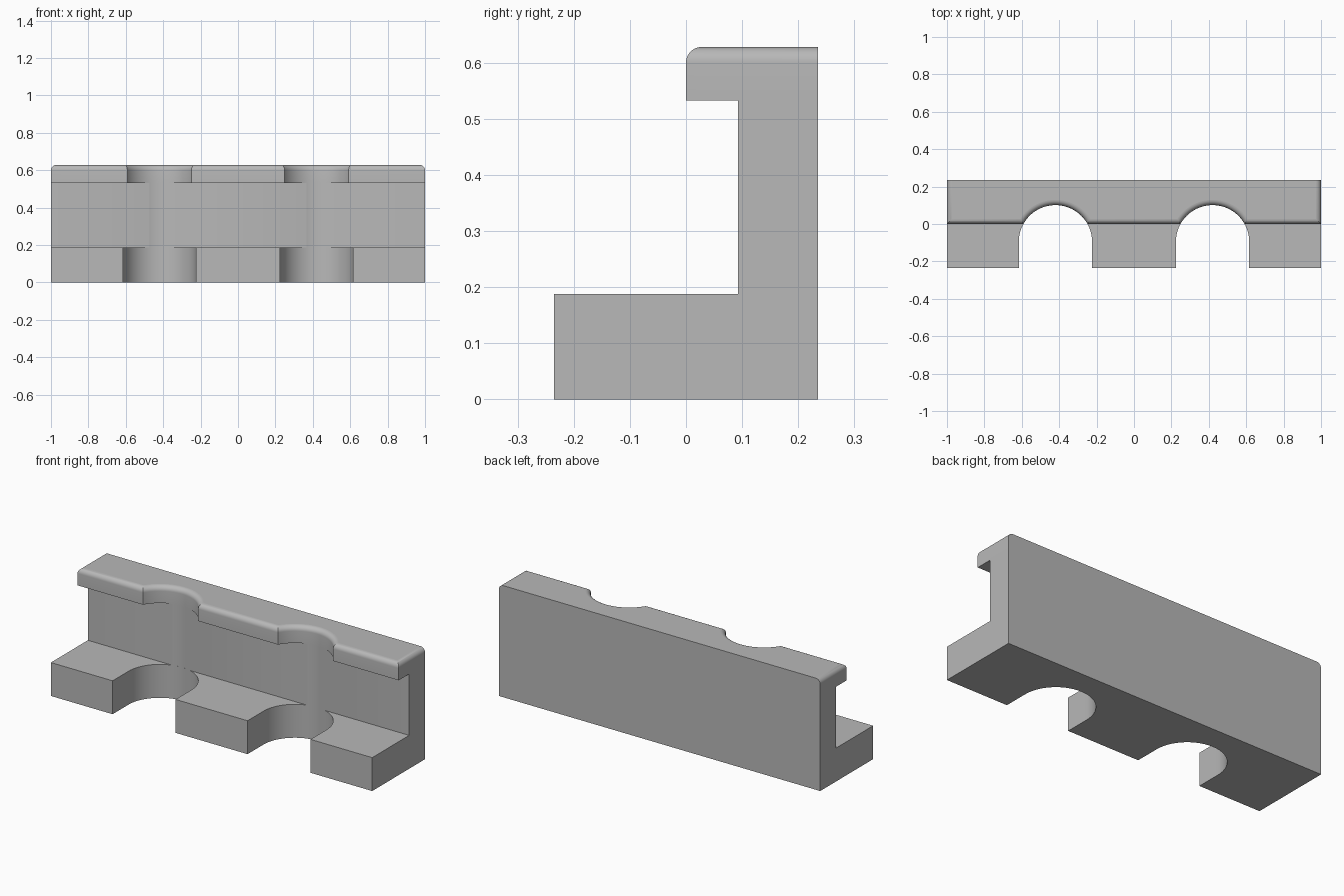
import bpy
import bmesh
from math import asin, sin, cos, pi, radians

cube = bpy.data.objects.get("Cube")
if cube:
    bpy.data.objects.remove(cube, do_unlink=True)

# Overall sizes
HALF, BACK = 1.0, 0.235
SLOT_X, SLOT_Y, SLOT_R = 0.42, -0.095, 0.196
FILLET, ARC, STEPS = 0.028, 40, 8

grey = bpy.data.materials.new("plain grey")
grey.use_nodes = True
colour = (0.48, 0.48, 0.48, 1)
grey.diffuse_color = colour
grey.node_tree.nodes["Principled BSDF"].inputs["Base Color"].default_value = colour


def outline(front, inset=0.0):
    """Plan of a bar with two round slots; inset shrinks all but the back."""
    y0, r, end = front + inset, SLOT_R + inset, HALF - inset
    points = [(-end, BACK), (-end, y0)]
    for cx in (-SLOT_X, SLOT_X):
        straight = y0 < SLOT_Y
        start = 0 if straight else asin((y0 - SLOT_Y) / r)
        if straight:
            points.append((cx - r, y0))
        for i in range(ARC + 1):
            a = pi - start - (pi - 2 * start) * i / ARC
            points.append((cx + r * cos(a), SLOT_Y + r * sin(a)))
        if straight:
            points.append((cx + r, y0))
    return points + [(end, y0), (end, BACK)]


def stack(name, layers):
    """Loft matching outlines, given as (points, height), into a closed solid."""
    bm = bmesh.new()
    rings = [[bm.verts.new((x, y, z)) for x, y in pts] for pts, z in layers]
    n = len(rings[0])
    for low, high in zip(rings, rings[1:]):
        for i in range(n):
            j = (i + 1) % n
            bm.faces.new((low[i], low[j], high[j], high[i])).smooth = True
    bm.faces.new(rings[0][::-1])
    bm.faces.new(rings[-1])
    bmesh.ops.recalc_face_normals(bm, faces=bm.faces)
    for e in bm.edges:
        e.smooth = e.calc_face_angle(0) < radians(25)
    mesh = bpy.data.meshes.new(name)
    bm.to_mesh(mesh)
    bm.free()
    mesh.materials.append(grey)
    obj = bpy.data.objects.new(name, mesh)
    bpy.context.collection.objects.link(obj)


BASE_TOP, LIP_BOTTOM, TOP = 0.188, 0.533, 0.628

# Slotted base and upright wall
base_plan, wall_plan = outline(-BACK), outline(0.093)
stack("base_slab", [(base_plan, 0), (base_plan, BASE_TOP)])
stack("back_wall", [(wall_plan, BASE_TOP), (wall_plan, LIP_BOTTOM)])

# Overhanging lip, rounded on its upper front and end edges
lip = [(outline(0), LIP_BOTTOM)]
for k in range(STEPS + 1):
    a = pi / 2 * k / STEPS
    lip.append((outline(0, FILLET * (1 - cos(a))), TOP - FILLET * (1 - sin(a))))
stack("top_lip", lip)
